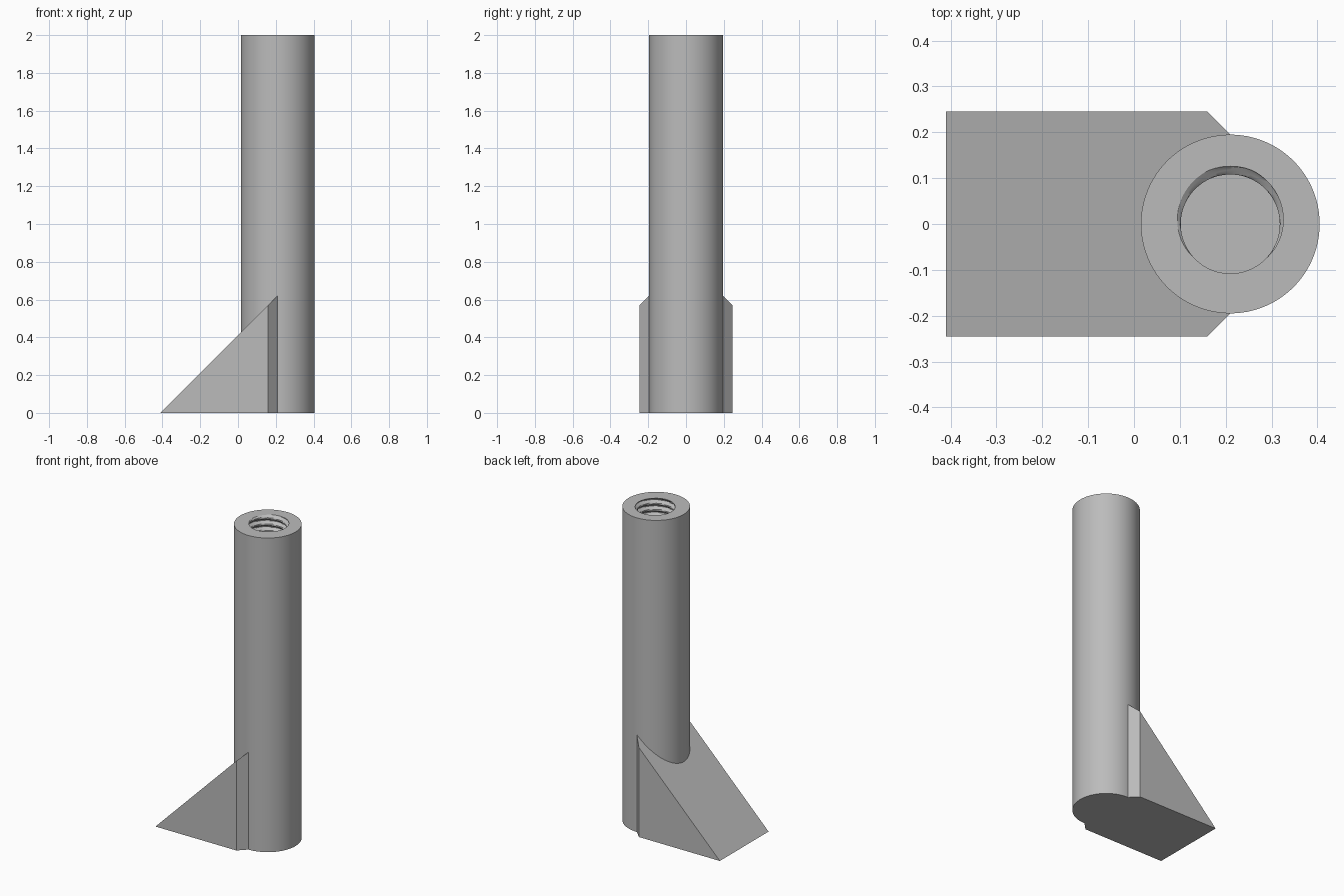
import bpy, bmesh, math
from math import cos, sin, pi, radians

cube = bpy.data.objects.get("Cube")
if cube:
    bpy.data.objects.remove(cube, do_unlink=True)

SEGS = 96                      # sides of the post
CX, R, TOP = 0.21, 0.195, 2.0  # post axis, radius, height
TIP, HALF, CHAMFER = -0.41, 0.245, 0.05
MINOR, MAJOR, PITCH, DEPTH, ROWS = 0.108, 0.126, 0.04, 0.6, 10

grey = bpy.data.materials.new("plain grey")
grey.use_nodes = True
grey.diffuse_color = (0.5, 0.5, 0.5, 1)
grey.node_tree.nodes["Principled BSDF"].inputs["Base Color"].default_value = (0.5, 0.5, 0.5, 1)


def finish(bm, name):
    bmesh.ops.recalc_face_normals(bm, faces=bm.faces)
    mesh = bpy.data.meshes.new(name)
    bm.to_mesh(mesh)
    bm.free()
    mesh.materials.append(grey)
    obj = bpy.data.objects.new(name, mesh)
    bpy.context.collection.objects.link(obj)
    bpy.ops.object.select_all(action='DESELECT')
    obj.select_set(True)
    bpy.context.view_layer.objects.active = obj
    bpy.ops.object.shade_smooth_by_angle(angle=radians(30))
    return obj


def ring(bm, z, radius):
    """Closed loop of vertices; radius is a function of angle."""
    angles = [2 * pi * i / SEGS for i in range(SEGS)]
    return [bm.verts.new((CX + radius(a) * cos(a), radius(a) * sin(a), z)) for a in angles]


def bridge(bm, a, b):
    for i in range(SEGS):
        j = (i + 1) % SEGS
        bm.faces.new((a[i], a[j], b[j], b[i]))


def thread_radius(z):
    """Right-handed groove, deepest at the back of the mouth."""
    def radius(a):
        phase = (z - TOP) / PITCH - (a - pi / 2) / (2 * pi)
        away = abs((phase + 0.5) % 1 - 0.5)
        return MINOR + (MAJOR - MINOR) * min(1, max(0, (0.375 - away) / 0.31))
    return radius


# Post with a threaded blind bore
bm = bmesh.new()
base = ring(bm, 0, lambda a: R)
rim = ring(bm, TOP, lambda a: R)
bm.faces.new(base)
bridge(bm, base, rim)
previous = rim
for i in range(round(DEPTH / PITCH * ROWS) + 1):
    z = TOP - i * PITCH / ROWS
    loop = ring(bm, z, thread_radius(z))
    bridge(bm, previous, loop)
    previous = loop
bm.faces.new(previous)
finish(bm, "threaded_post")

# Sloping foot, hollowed to fit round the post
outline = [(TIP, -HALF), (CX - CHAMFER, -HALF)]
for i in range(SEGS // 2 + 1):
    a = 1.5 * pi - 2 * pi * i / SEGS
    outline.append((CX + R * cos(a), R * sin(a)))
outline += [(CX - CHAMFER, HALF), (TIP, HALF)]

bm = bmesh.new()
low = [bm.verts.new((x, y, 0)) for x, y in outline]
high = [bm.verts.new((x, y, x - TIP)) for x, y in outline]
bm.faces.new(low)
bm.faces.new(high)
for i in range(len(outline) - 1):
    bm.faces.new((low[i], low[i + 1], high[i + 1], high[i]))
bmesh.ops.remove_doubles(bm, verts=bm.verts, dist=0.0001)
finish(bm, "wedge_foot")
